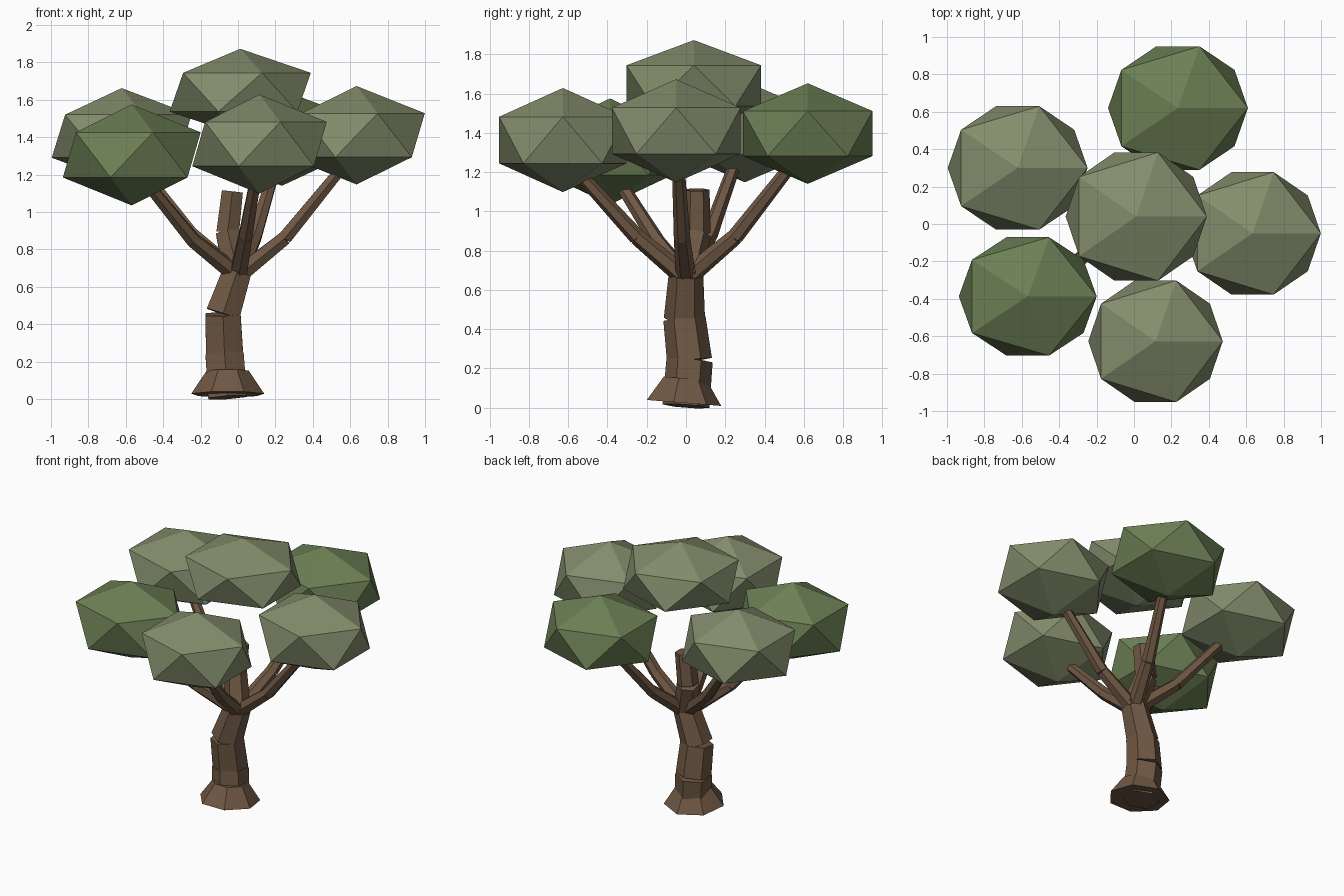
import bpy
from mathutils import Vector

if "Cube" in bpy.data.objects:
    bpy.data.objects.remove(bpy.data.objects["Cube"])


def material(name, rgb):
    m = bpy.data.materials.new(name)
    m.diffuse_color = (*rgb, 1)
    m.use_nodes = True
    m.node_tree.nodes["Principled BSDF"].inputs["Base Color"].default_value = m.diffuse_color
    return m


bark = material("bark", (0.16, 0.098, 0.058))
sage = material("sage_leaves", (0.23, 0.265, 0.15))
green = material("green_leaves", (0.15, 0.215, 0.09))


def limb(name, a, b, r1, r2, sides=6):
    """Tapered flat-sided segment from a to b."""
    a, b = Vector(a), Vector(b)
    d = b - a
    bpy.ops.mesh.primitive_cone_add(vertices=sides, radius1=r1, radius2=r2,
                                    depth=d.length, location=(a + b) / 2)
    o = bpy.context.object
    o.name = name
    o.rotation_euler = Vector((0, 0, 1)).rotation_difference(d).to_euler()
    o.data.materials.append(bark)


# Root flare
limb("root_flare", (-0.055, -0.02, 0.025), (-0.055, -0.01, 0.15), 0.2, 0.115, 7)

# Crooked trunk and its short leader
path = [(-0.055, 0.0, 0.008), (-0.072, 0.018, 0.24), (-0.08, -0.008, 0.455),
        (-0.005, 0.0, 0.68), (-0.055, 0.055, 0.89), (-0.03, 0.055, 1.11)]
radii = [0.12, 0.115, 0.105, 0.085, 0.07, 0.062]
for i in range(5):
    limb(f"trunk_{i + 1}", path[i], path[i + 1], radii[i], radii[i + 1] + 0.003)

# Kinked branches: elbow, tip
branches = {
    "back_left": ((-0.25, 0.12, 0.88), (-0.55, 0.26, 1.27)),
    "front_left": ((-0.24, -0.15, 0.85), (-0.50, -0.35, 1.17)),
    "front": ((0.04, -0.25, 0.87), (0.10, -0.56, 1.21)),
    "right": ((0.25, -0.02, 0.86), (0.56, -0.04, 1.24)),
    "back": ((0.09, 0.25, 0.87), (0.20, 0.54, 1.24)),
}
for name, (elbow, tip) in branches.items():
    limb(f"branch_{name}_lower", (0, 0, 0.66), elbow, 0.052, 0.042)
    limb(f"branch_{name}_upper", elbow, tip, 0.042, 0.032)

# Faceted leaf clumps: centre, radii, colour
clumps = {
    "back_left": ((-0.622, 0.30, 1.405), (0.418, 0.388, 0.257), sage),
    "front_left": ((-0.568, -0.387, 1.305), (0.412, 0.372, 0.27), green),
    "front": ((0.115, -0.627, 1.363), (0.402, 0.382, 0.265), sage),
    "right": ((0.634, -0.05, 1.41), (0.408, 0.385, 0.263), sage),
    "back": ((0.235, 0.62, 1.396), (0.418, 0.388, 0.256), green),
    "top": ((0.012, 0.04, 1.64), (0.422, 0.403, 0.232), sage),
}
for name, (centre, size, mat) in clumps.items():
    bpy.ops.mesh.primitive_ico_sphere_add(subdivisions=1, radius=1, location=centre)
    o = bpy.context.object
    o.name = f"leaf_clump_{name}"
    o.scale = size
    o.data.materials.append(mat)
